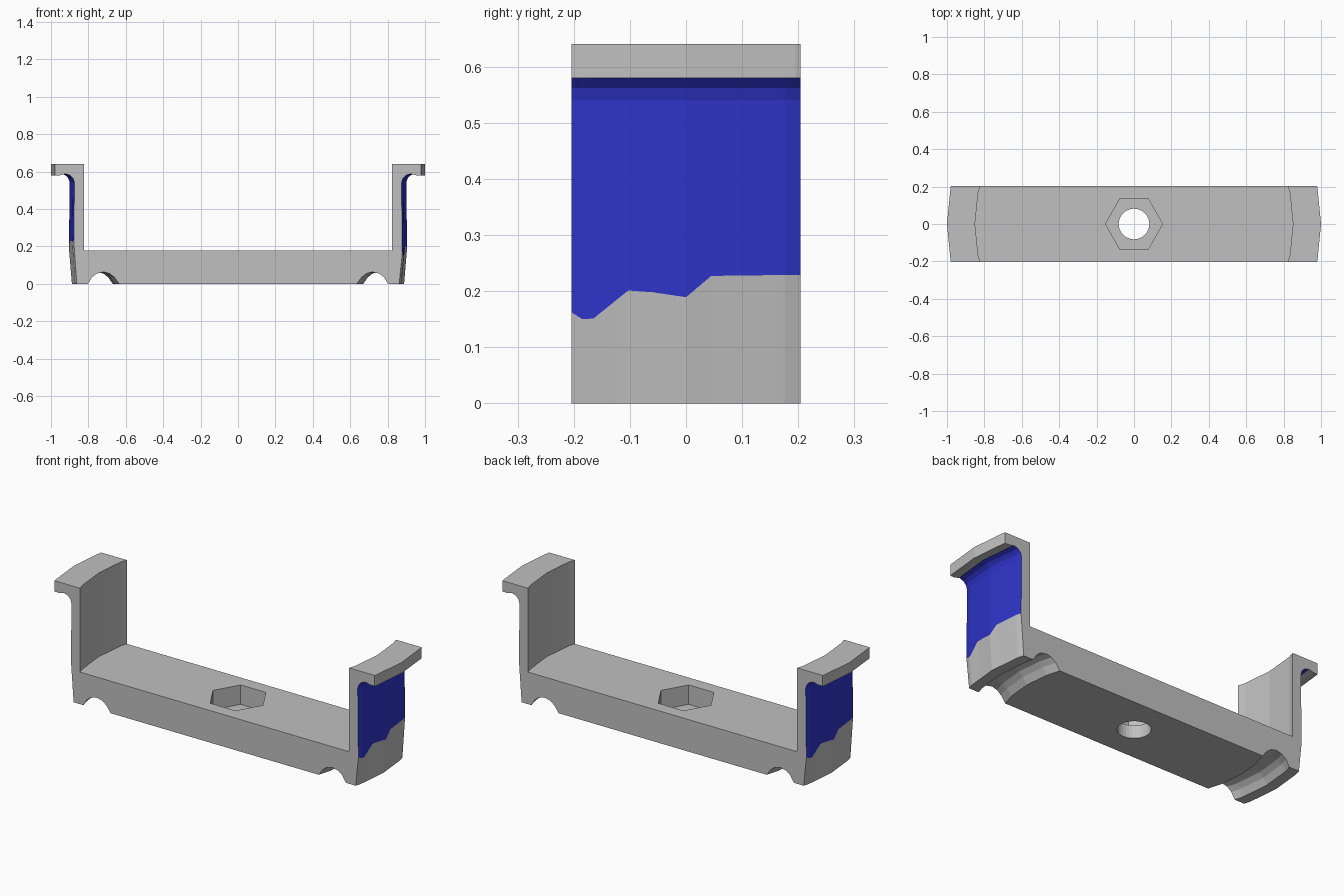
import bpy, bmesh, math

if "Cube" in bpy.data.objects:
    bpy.data.objects.remove(bpy.data.objects["Cube"])

def material(name, col):
    m = bpy.data.materials.new(name)
    m.diffuse_color = (*col, 1)
    m.use_nodes = True
    m.node_tree.nodes["Principled BSDF"].inputs["Base Color"].default_value = m.diffuse_color
    return m

grey = material("light grey", (0.53, 0.53, 0.53))
blue = material("deep blue", (0.027, 0.034, 0.58))

STEP = math.radians(11.25)          # ends are arcs of a 32-sided ring
W = 0.204                           # half width

def ring_x(r, y):
    """x of a 32-sided polygon of radius r at depth y"""
    y = abs(y)
    k = 0
    while y > r * math.sin((k + 1) * STEP):
        k += 1
    a, b = k * STEP, (k + 1) * STEP
    t = (y / r - math.sin(a)) / (math.sin(b) - math.sin(a))
    return r * (math.cos(a) + t * (math.cos(b) - math.cos(a)))

# jagged lower border of the blue area: (depth, height)
JAG = [(-0.204, 0.162), (-0.185, 0.150), (-0.165, 0.151), (-0.103, 0.201),
       (-0.06, 0.198), (0.0, 0.189), (0.045, 0.227), (0.204, 0.229)]

def jag(y):
    for (y0, z0), (y1, z1) in zip(JAG, JAG[1:]):
        if y <= y1 + 1e-6:
            return z0 + (z1 - z0) * (y - y0) / (y1 - y0)
    return JAG[-1][1]

# half profile (radius, height): groove, outer wall, fillet, flange, inner wall
GROOVE = [(.67, 0), (.695, .035), (.72, .055), (.75, .063), (.785, .055), (.81, .035), (.83, 0)]
FILLET = [(.90, .54), (.906, .562), (.921, .579), (.945, .588)]
FLANGE = [(.975, .58), (1, .58), (1, .64), (.85, .64), (.85, .177)]

def half(y):
    return GROOVE + [(.888, 0), (.904, jag(y))] + FILLET + FLANGE

n = len(half(0))
first_blue = len(GROOVE) + 1
last_blue = first_blue + len(FILLET)

cols = {round(s * v, 4) for v, _ in JAG for s in (1, -1)}
cols |= {round(s * r * math.sin(STEP), 4) for r in (.67, .75, .85, .904, 1) for s in (1, -1)}
cols = sorted(cols)

# bracket body: cross-sections skinned along the depth
bm = bmesh.new()
rings = []
for y in cols:
    right = [bm.verts.new((ring_x(r, y), y, z)) for r, z in half(y)]
    left = [bm.verts.new((-ring_x(r, y), y, z)) for r, z in half(-y)]
    rings.append(right + left[::-1])
for a, b in zip(rings, rings[1:]):
    for i in range(2 * n):
        j = (i + 1) % (2 * n)
        f = bm.faces.new((a[i], a[j], b[j], b[i]))
        k = i if i < n else 2 * n - 2 - i
        if first_blue <= k < last_blue:
            f.material_index = 1
bm.faces.new(rings[0])
bm.faces.new(rings[-1][::-1])
bmesh.ops.recalc_face_normals(bm, faces=bm.faces[:])
mesh = bpy.data.meshes.new("bracket")
bm.to_mesh(mesh)
bm.free()
bracket = bpy.data.objects.new("bracket", mesh)
bpy.context.collection.objects.link(bracket)
mesh.materials.append(grey)
mesh.materials.append(blue)

# hexagonal nut pocket and round bolt hole
def cut(name, sides, radius, z0, z1, turn=0):
    bpy.ops.mesh.primitive_cylinder_add(vertices=sides, radius=radius, depth=z1 - z0,
                                        location=(0, 0, (z0 + z1) / 2), rotation=(0, 0, turn))
    c = bpy.context.object
    c.name = name
    c.hide_render = True
    c.data.materials.append(grey)
    mod = bracket.modifiers.new(name, 'BOOLEAN')
    mod.operation = 'DIFFERENCE'
    mod.solver = 'EXACT'
    mod.object = c
    bpy.context.view_layer.objects.active = bracket
    bpy.ops.object.modifier_apply(modifier=name)
    bpy.data.objects.remove(c)

cut("nut_pocket", 6, 0.153, 0.07, 0.3, math.radians(30))
cut("bolt_hole", 32, 0.082, -0.1, 0.12)
